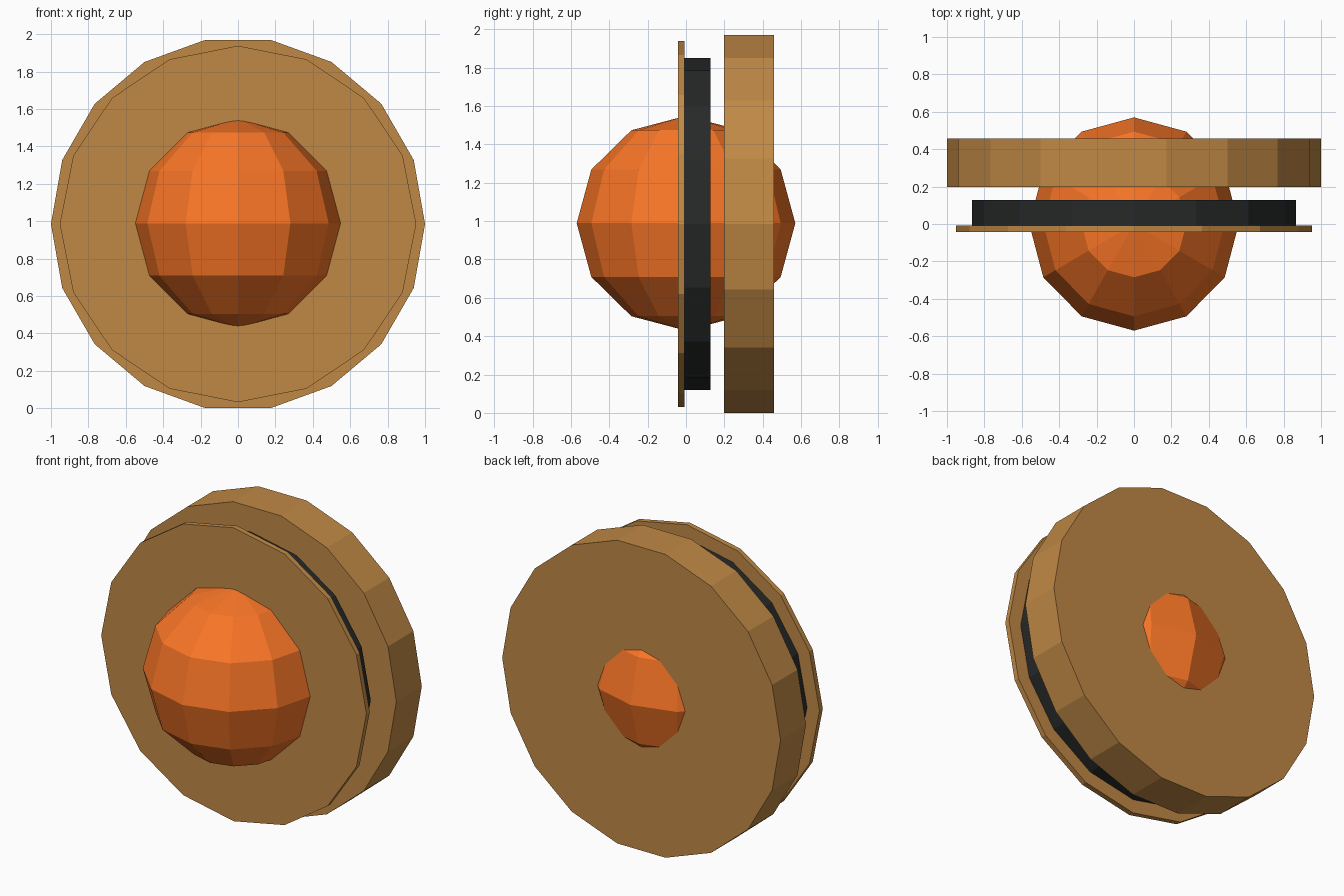
import bpy, math

if "Cube" in bpy.data.objects:
    bpy.data.objects.remove(bpy.data.objects["Cube"])


def material(name, color):
    m = bpy.data.materials.new(name)
    m.diffuse_color = (*color, 1)
    m.use_nodes = True
    m.node_tree.nodes["Principled BSDF"].inputs["Base Color"].default_value = m.diffuse_color
    return m


WOOD = material("wood", (0.53, 0.25, 0.06))
DARK = material("dark", (0.02, 0.022, 0.022))
ORANGE = material("orange", (0.95, 0.18, 0.02))
CENTRE_Z = 0.985


def disc(name, sides, radius, y0, y1, mat):
    # Upright disc facing -y, with a corner on the +x axis
    bpy.ops.mesh.primitive_cylinder_add(
        vertices=sides, radius=radius, depth=y1 - y0,
        location=(0, (y0 + y1) / 2, CENTRE_Z),
        rotation=(math.pi / 2, math.pi / 2, 0))
    ob = bpy.context.object
    ob.name = name
    bpy.ops.object.transform_apply(location=False, rotation=True, scale=True)
    # primitive corners start on +y; make sure one lies on the x axis
    if not any(abs(v.co.z) < 1e-4 for v in ob.data.vertices):
        ob.rotation_euler.y = math.pi / 2
        bpy.ops.object.transform_apply(location=False, rotation=True, scale=True)
    ob.data.materials.append(mat)
    return ob


# Three stacked discs, back to front
disc("back_disc", 18, 1.0, 0.197, 0.458, WOOD)
disc("middle_disc", 16, 0.865, -0.007, 0.127, DARK)
disc("front_disc", 16, 0.953, -0.043, -0.009, WOOD)

# Faceted ball through the middle
bpy.ops.mesh.primitive_uv_sphere_add(segments=12, ring_count=6, radius=1,
                                     location=(0, 0, 0.989))
ball = bpy.context.object
ball.name = "centre_ball"
ball.scale = (0.56, 0.57, 0.56)
bpy.ops.object.transform_apply(location=False, rotation=False, scale=True)
ball.data.materials.append(ORANGE)
